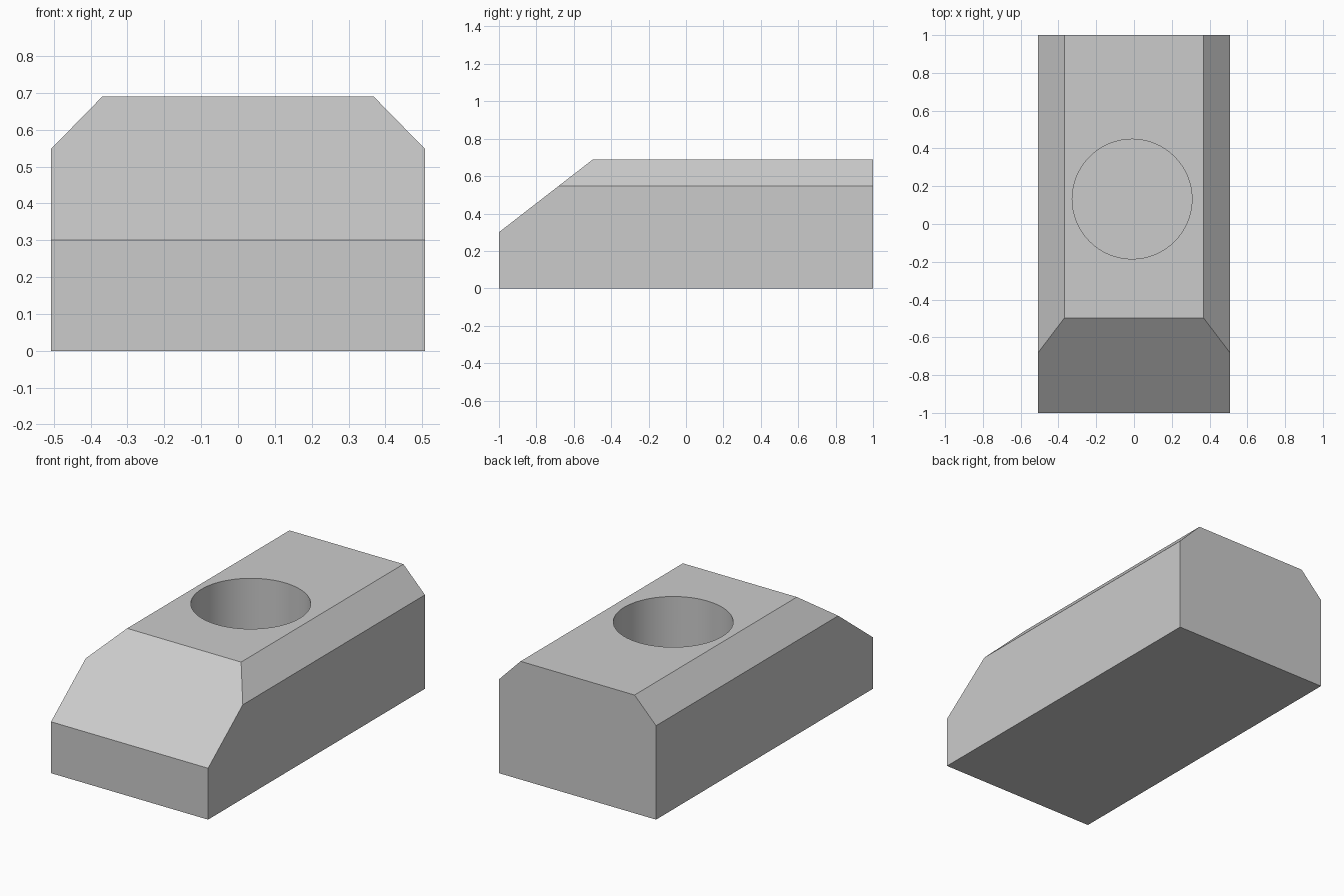
import bpy, bmesh, math
from mathutils import Vector

cube = bpy.data.objects.get("Cube")
if cube:
    bpy.data.objects.remove(cube, do_unlink=True)

HALF_W, TOP_W = 0.507, 0.368
SIDE_Z, TOP_Z = 0.548, 0.69
NOSE_Z, NOSE_Y = 0.30, -0.497
HOLE, HOLE_R, HOLE_FLOOR = (-0.01, 0.132), 0.317, 0.24

# Plain grey metal
grey = bpy.data.materials.new("grey_metal")
grey.use_nodes = True
colour = (0.6, 0.6, 0.6, 1)
grey.diffuse_color = colour
grey.node_tree.nodes["Principled BSDF"].inputs["Base Color"].default_value = colour


def make_object(name, bm):
    bmesh.ops.recalc_face_normals(bm, faces=bm.faces)
    mesh = bpy.data.meshes.new(name)
    bm.to_mesh(mesh)
    bm.free()
    mesh.materials.append(grey)
    obj = bpy.data.objects.new(name, mesh)
    bpy.context.collection.objects.link(obj)
    return obj


# Block: chamfered end profile extruded from front to back
bm = bmesh.new()
half = [(HALF_W, 0), (HALF_W, SIDE_Z), (TOP_W, TOP_Z)]
profile = half + [(-x, z) for x, z in reversed(half)]
face = bm.faces.new([bm.verts.new((x, -1, z)) for x, z in profile])
extruded = bmesh.ops.extrude_face_region(bm, geom=[face])["geom"]
bmesh.ops.translate(bm, vec=(0, 2, 0),
                    verts=[v for v in extruded if isinstance(v, bmesh.types.BMVert)])

# Sloped nose: cut away the upper front corner and cap it
normal = Vector((0, -(TOP_Z - NOSE_Z), NOSE_Y + 1)).normalized()
cut = bmesh.ops.bisect_plane(bm, geom=bm.verts[:] + bm.edges[:] + bm.faces[:],
                             plane_co=(0, -1, NOSE_Z), plane_no=normal, clear_outer=True)
bmesh.ops.contextual_create(
    bm, geom=[e for e in cut["geom_cut"] if isinstance(e, bmesh.types.BMEdge)])
block = make_object("block", bm)

# Round blind hole sunk from the top
bm = bmesh.new()
depth = 1 - HOLE_FLOOR
bmesh.ops.create_cone(bm, cap_ends=True, segments=64, radius1=HOLE_R, radius2=HOLE_R, depth=depth)
bmesh.ops.translate(bm, verts=bm.verts, vec=(*HOLE, HOLE_FLOOR + depth / 2))
cutter = make_object("hole_cutter", bm)
cutter.hide_render = True

boolean = block.modifiers.new("hole", "BOOLEAN")
boolean.operation = "DIFFERENCE"
boolean.solver = "EXACT"
boolean.object = cutter

bpy.ops.object.select_all(action="DESELECT")
block.select_set(True)
bpy.context.view_layer.objects.active = block
bpy.ops.object.modifier_apply(modifier=boolean.name)
bpy.data.objects.remove(cutter, do_unlink=True)
bpy.ops.object.shade_smooth_by_angle(angle=math.radians(20))
